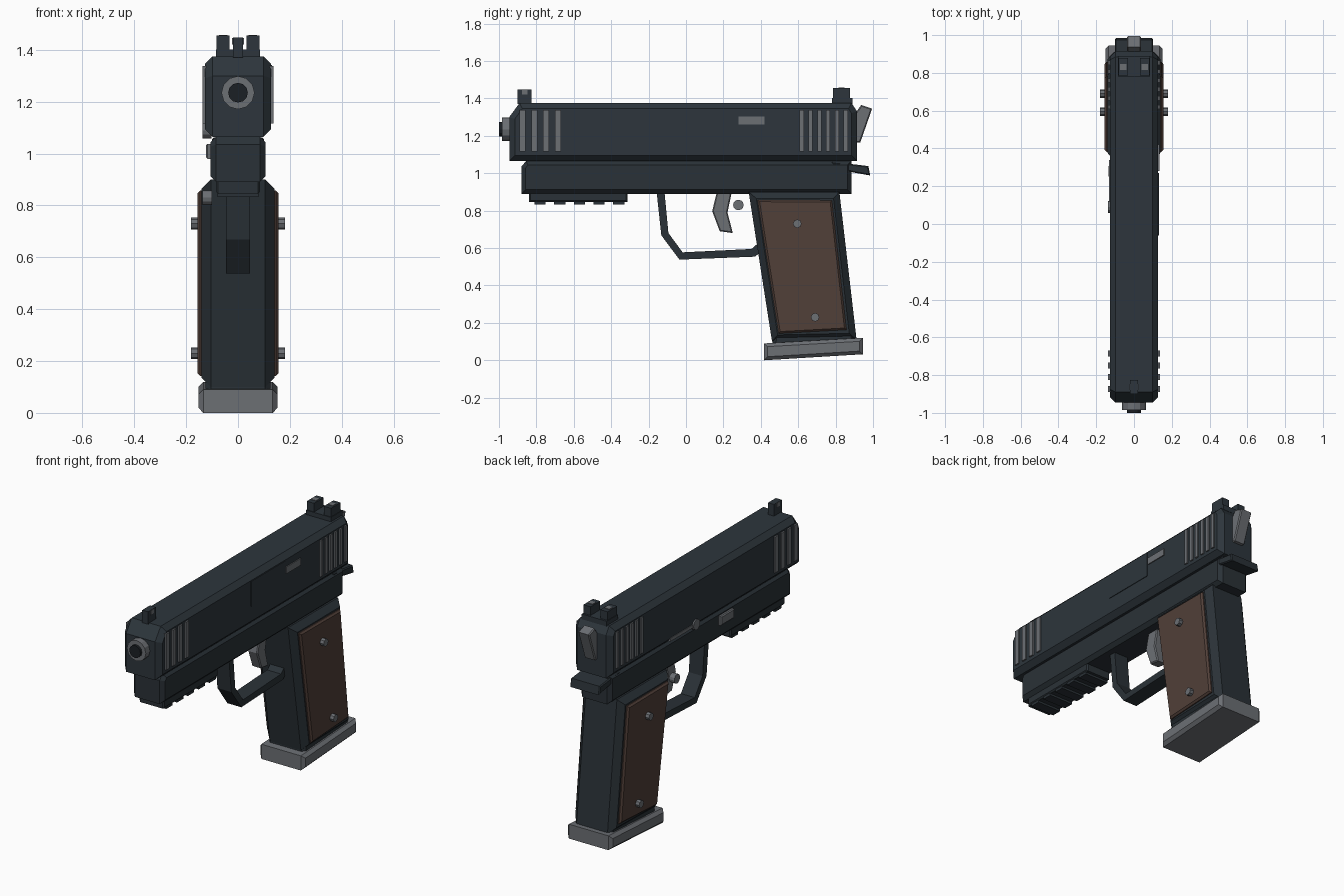
import bpy, bmesh, math
from mathutils import Matrix


def material(name, rgb):
    m = bpy.data.materials.new(name)
    m.diffuse_color = (*rgb, 1)
    return m


STEEL = material("blued steel", (0.026, 0.036, 0.045))
FRAME = material("dark frame", (0.023, 0.031, 0.038))
GREY = material("bare grey metal", (0.15, 0.16, 0.175))
WOOD = material("brown grip", (0.082, 0.050, 0.040))
BLACK = material("bore black", (0.011, 0.014, 0.018))


def finish(name, bm, mat):
    bmesh.ops.recalc_face_normals(bm, faces=bm.faces)
    me = bpy.data.meshes.new(name)
    bm.to_mesh(me)
    bm.free()
    me.materials.append(mat)
    ob = bpy.data.objects.new(name, me)
    bpy.context.collection.objects.link(ob)
    return ob


def prism(name, pts, x0, x1, mat, bevel=0.0):
    """Side profile of (y, z) points extruded from x0 to x1, chamfered round both side faces."""
    bm = bmesh.new()
    a = [bm.verts.new((x0, y, z)) for y, z in pts]
    b = [bm.verts.new((x1, y, z)) for y, z in pts]
    bm.faces.new(a)
    bm.faces.new(b)
    n = len(pts)
    for i in range(n):
        j = (i + 1) % n
        bm.faces.new((a[i], a[j], b[j], b[i]))
    bmesh.ops.recalc_face_normals(bm, faces=bm.faces)
    if bevel:
        rim = [e for e in bm.edges if abs(e.verts[0].co.x - e.verts[1].co.x) < 1e-6]
        bmesh.ops.bevel(bm, geom=rim, offset=bevel, offset_type='OFFSET',
                        segments=1, profile=0.5, affect='EDGES')
    return finish(name, bm, mat)


def box(name, x0, x1, y0, y1, z0, z1, mat, bevel=0.0):
    return prism(name, [(y0, z0), (y1, z0), (y1, z1), (y0, z1)], x0, x1, mat, bevel)


def cylinder(name, centre, r, depth, axis, mat, sides=12):
    bm = bmesh.new()
    bmesh.ops.create_cone(bm, cap_ends=True, segments=sides, radius1=r, radius2=r, depth=depth)
    rot = Matrix.Rotation(math.pi / 2, 4, 'Y' if axis == 'X' else 'X')
    bmesh.ops.transform(bm, verts=bm.verts, matrix=Matrix.Translation(centre) @ rot)
    return finish(name, bm, mat)


# Slide and barrel
prism("slide", [(-0.945, 1.065), (-0.945, 1.30), (-0.89, 1.375), (0.885, 1.375),
                (0.915, 1.33), (0.915, 1.065)], -0.128, 0.128, STEEL, 0.03)
cylinder("muzzle", (0, -0.955, 1.235), 0.064, 0.06, 'Y', GREY)
cylinder("bore", (0, -0.96, 1.235), 0.038, 0.08, 'Y', BLACK)

# Ejection port and extractor on the right
box("ejection_port", 0.12, 0.132, -0.06, 0.27, 1.19, 1.342, STEEL)
box("extractor", 0.12, 0.134, 0.28, 0.42, 1.26, 1.302, GREY)

# Grip serrations on both sides of the slide
for s in (-1, 1):
    for i in range(4):
        y = -0.89 + i * 0.063
        box("front_serration", s * 0.12, s * 0.137, y, y + 0.032, 1.116, 1.337, GREY)
    for i in range(6):
        y = 0.608 + i * 0.047
        box("rear_serration", s * 0.12, s * 0.137, y, y + 0.022, 1.116, 1.337, GREY)

# Sights
box("front_sight", -0.02, 0.02, -0.90, -0.825, 1.37, 1.447, STEEL)
box("front_sight_dot", -0.023, 0.023, -0.878, -0.848, 1.42, 1.445, GREY)
box("rear_sight_base", -0.085, 0.085, 0.78, 0.89, 1.37, 1.402, STEEL)
for s in (-1, 1):
    box("rear_sight_post", s * 0.033, s * 0.082, 0.785, 0.878, 1.39, 1.455, STEEL)
    box("rear_sight_dot", s * 0.041, s * 0.073, 0.815, 0.848, 1.45, 1.458, GREY)

# Hammer
prism("hammer", [(0.89, 1.16), (0.89, 1.30), (0.937, 1.365), (0.995, 1.345), (0.932, 1.165)],
      -0.038, 0.038, GREY, 0.006)

# Frame, beavertail and accessory rail
prism("frame", [(-0.88, 0.89), (-0.88, 1.035), (-0.855, 1.066), (0.885, 1.066), (0.885, 0.89)],
      -0.106, 0.106, FRAME, 0.022)
prism("beavertail", [(0.78, 1.062), (0.975, 1.038), (0.985, 0.988), (0.90, 1.003), (0.78, 1.03)],
      -0.10, 0.10, FRAME, 0.006)
box("rail", -0.085, 0.085, -0.84, -0.312, 0.845, 0.90, FRAME, 0.008)
for i in range(5):
    y = -0.81 + i * 0.105
    box("rail_tooth", -0.08, 0.08, y, y + 0.06, 0.832, 0.85, FRAME)

# Trigger guard and trigger
prism("trigger_guard", [(-0.157, 0.90), (-0.132, 0.668), (-0.035, 0.538), (0.37, 0.554),
                        (0.42, 0.60), (0.39, 0.63), (0.35, 0.595), (-0.018, 0.577),
                        (-0.094, 0.68), (-0.115, 0.90)], -0.047, 0.047, FRAME)
prism("trigger", [(0.165, 0.90), (0.14, 0.797), (0.18, 0.69), (0.25, 0.68), (0.222, 0.79),
                  (0.245, 0.90)], -0.033, 0.033, GREY, 0.006)

# Controls on the left side
cylinder("magazine_button", (-0.118, 0.28, 0.83), 0.028, 0.036, 'X', GREY)
cylinder("slide_stop_pivot", (-0.12, 0.09, 1.09), 0.032, 0.034, 'X', GREY)
box("slide_stop_lever", -0.132, -0.10, 0.10, 0.34, 1.08, 1.10, GREY)
box("takedown_plate", -0.123, -0.10, -0.295, -0.165, 0.98, 1.038, GREY, 0.006)

# Grip with side panels and screws
prism("grip", [(0.335, 0.90), (0.82, 0.90), (0.912, 0.11), (0.46, 0.10)],
      -0.14, 0.14, FRAME, 0.035)
for s in (-1, 1):
    prism("grip_panel", [(0.382, 0.858), (0.78, 0.855), (0.858, 0.163), (0.495, 0.143)],
          s * 0.13, s * 0.156, WOOD, 0.01)
    for y, z in ((0.595, 0.73), (0.69, 0.23)):
        cylinder("grip_screw", (s * 0.163, y, z), 0.023, 0.036, 'X', GREY, 8)

# Magazine
prism("magazine_body", [(0.46, 0.07), (0.465, 0.14), (0.90, 0.15), (0.905, 0.09)],
      -0.125, 0.125, FRAME, 0.02)
prism("magazine_base", [(0.418, 0.0), (0.418, 0.09), (0.945, 0.12), (0.945, 0.032)],
      -0.152, 0.152, GREY, 0.018)
